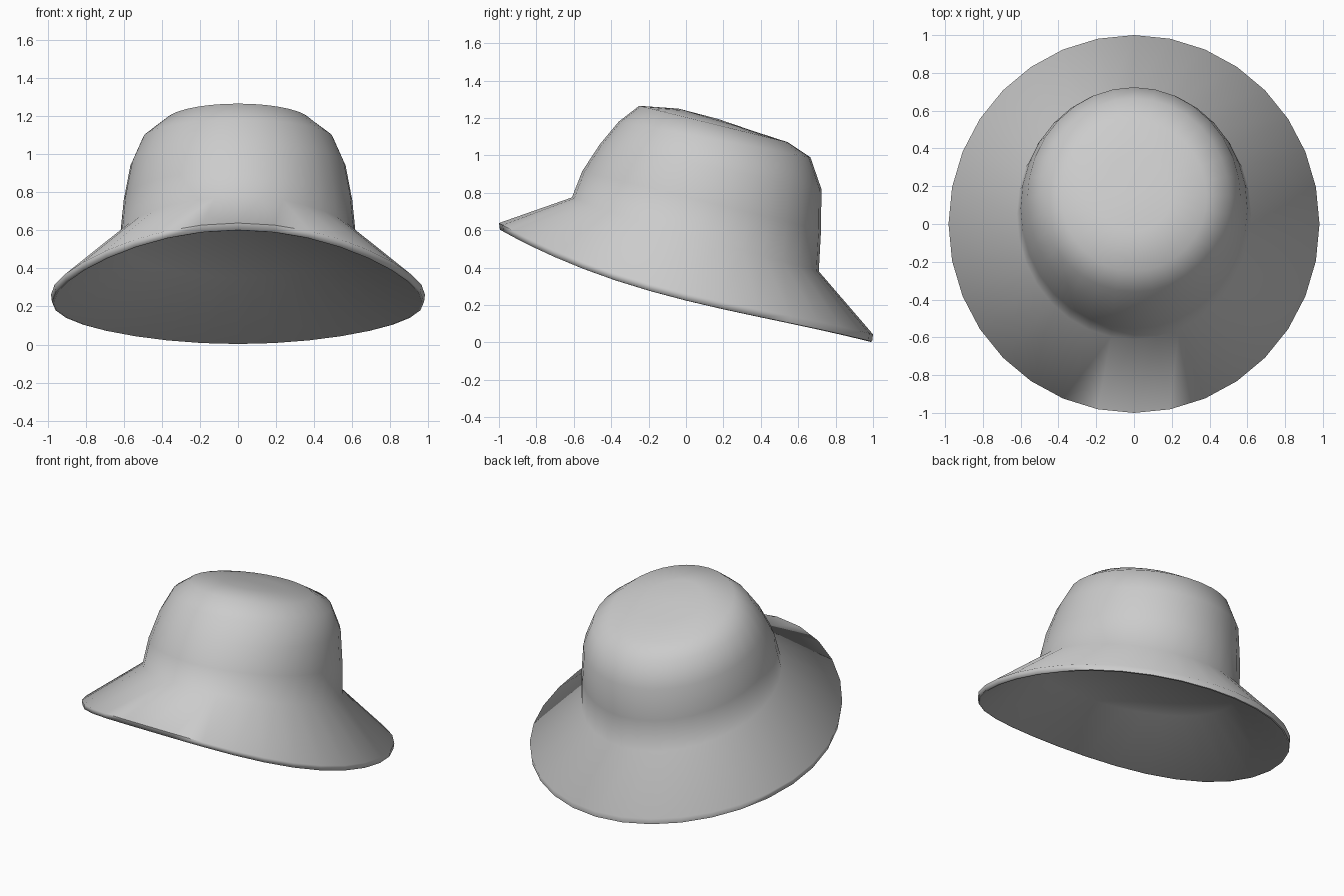
import bpy, bmesh, math

if "Cube" in bpy.data.objects:
    bpy.data.objects.remove(bpy.data.objects["Cube"])

SIDES = 32

# Tilted oval rings: front y, front z, back y, back z, half width, side droop
RINGS = [
    (-0.60, 0.745, 0.69, 0.350, 0.60, -0.015),     # underside: head opening
    (-0.985, 0.600, 0.985, 0.003, 0.965, -0.078),  # hem underside
    (-0.995, 0.603, 0.995, 0.004, 0.977, -0.078),  # hem bottom
    (-1.00, 0.638, 1.00, 0.043, 0.982, -0.078),    # brim edge
    (-0.61, 0.775, 0.71, 0.380, 0.62, -0.015),     # crown base
    (-0.555, 0.915, 0.722, 0.600, 0.60, 0.0),
    (-0.46, 1.06, 0.724, 0.82, 0.565, 0.0),
    (-0.36, 1.18, 0.665, 0.99, 0.50, 0.0),
    (-0.25, 1.265, 0.545, 1.07, 0.385, 0.0),       # crown top edge
    (-0.04, 1.25, 0.36, 1.13, 0.20, 0.0),
]


def add_ring(bm, fy, fz, by, bz, hw, droop):
    verts = []
    for i in range(SIDES):
        a = 2 * math.pi * i / SIDES
        c, s = math.cos(a), math.sin(a)
        y = (fy + by) / 2 - c * (by - fy) / 2
        # the brim droops more towards the front than the back
        z = (fz + bz) / 2 + c * (fz - bz) / 2 + droop * s * s * (1 + 0.7 * c)
        verts.append(bm.verts.new((hw * s, y, z)))
    return verts


def cap(bm, ring, centre):
    tip = bm.verts.new(centre)
    for i in range(SIDES):
        bm.faces.new((ring[i], ring[(i + 1) % SIDES], tip))


# Hat shell: underside, hem, brim and crown lofted through the rings
bm = bmesh.new()
rings = [add_ring(bm, *r) for r in RINGS]
for lo, hi in zip(rings, rings[1:]):
    for i in range(SIDES):
        j = (i + 1) % SIDES
        bm.faces.new((lo[i], lo[j], hi[j], hi[i]))

# Crown top and closed head opening
cap(bm, rings[-1], (0, 0.17, 1.195))
cap(bm, rings[0], (0, 0.05, 0.55))
bmesh.ops.recalc_face_normals(bm, faces=bm.faces)

mesh = bpy.data.meshes.new("bucket_hat")
bm.to_mesh(mesh)
bm.free()
hat = bpy.data.objects.new("bucket_hat", mesh)
bpy.context.collection.objects.link(hat)

bpy.context.view_layer.objects.active = hat
hat.select_set(True)
bpy.ops.object.shade_smooth_by_angle(angle=math.radians(75))
